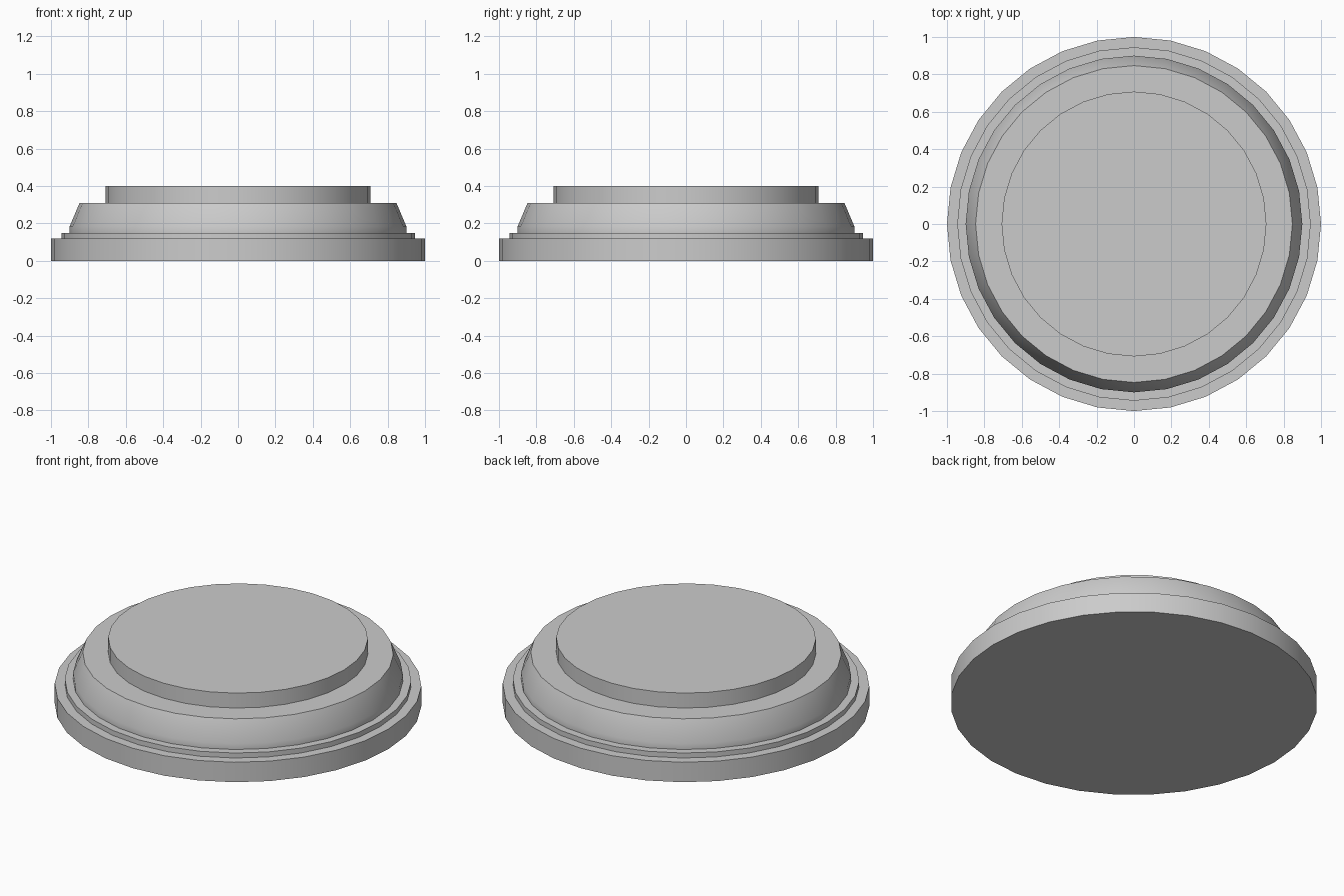
import bpy, bmesh
from math import cos, sin, tau, radians

if "Cube" in bpy.data.objects:
    bpy.data.objects.remove(bpy.data.objects["Cube"])

SIDES = 32

# stepped outline from bottom to top: (radius, height)
PROFILE = [
    (1.0, 0.0), (1.0, 0.12),         # base rim
    (0.945, 0.12), (0.945, 0.15),    # thin step
    (0.90, 0.15), (0.90, 0.185),     # collar
    (0.847, 0.31),                   # tapered shoulder
    (0.708, 0.31), (0.708, 0.40),    # raised top disc
]


def lathe(name, profile):
    bm = bmesh.new()
    rings = [[bm.verts.new((r * cos(tau * i / SIDES), r * sin(tau * i / SIDES), z))
              for i in range(SIDES)] for r, z in profile]
    for low, high in zip(rings, rings[1:]):
        for i in range(SIDES):
            j = (i + 1) % SIDES
            bm.faces.new((low[i], low[j], high[j], high[i]))
    # flat caps
    bm.faces.new(list(reversed(rings[0])))
    bm.faces.new(rings[-1])
    mesh = bpy.data.meshes.new(name)
    bm.to_mesh(mesh)
    bm.free()
    obj = bpy.data.objects.new(name, mesh)
    bpy.context.collection.objects.link(obj)
    return obj


base = lathe("stepped_round_base", PROFILE)
bpy.context.view_layer.objects.active = base
base.select_set(True)
bpy.ops.object.shade_smooth_by_angle(angle=radians(30))
